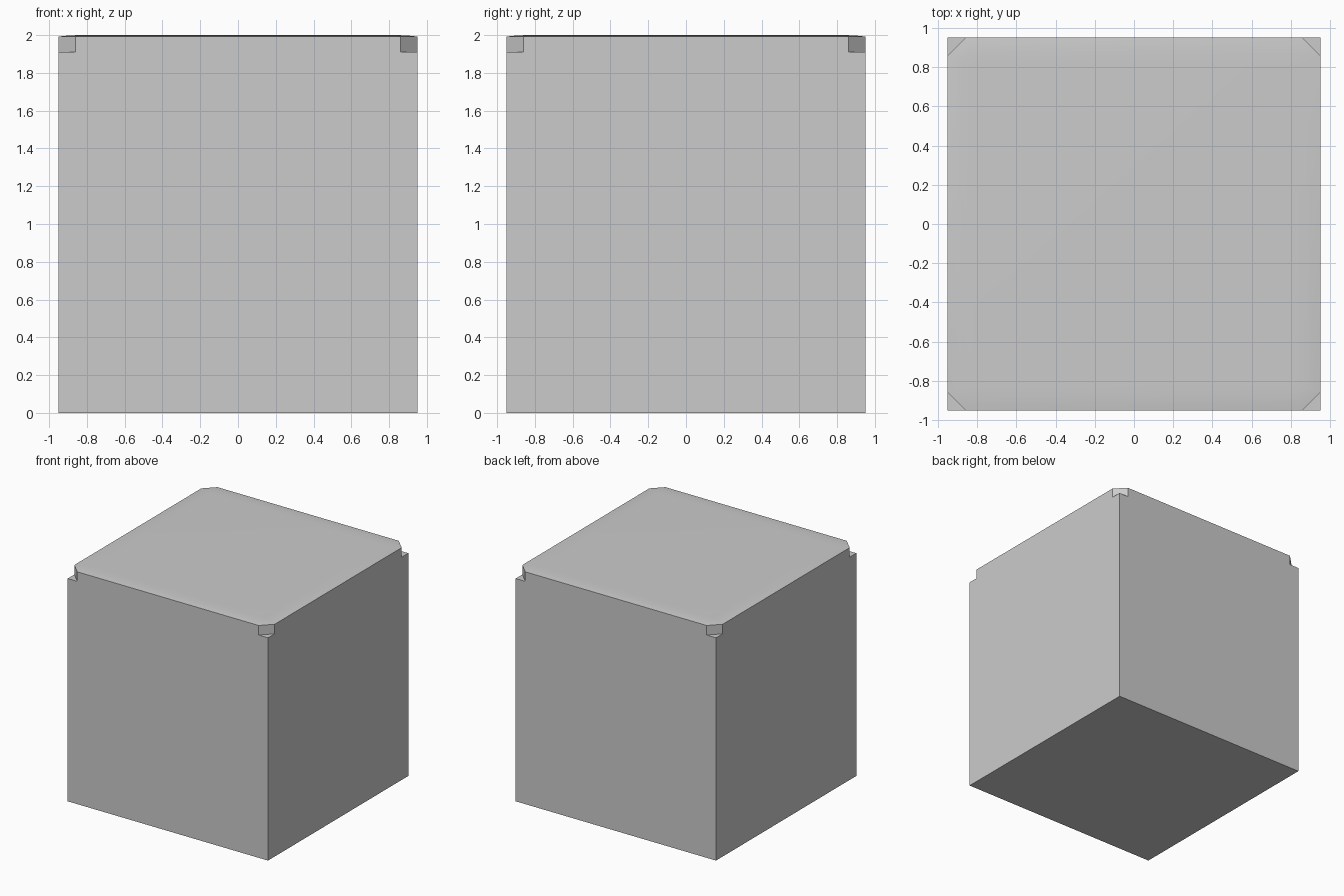
import bpy, bmesh, math
from mathutils import Matrix

if "Cube" in bpy.data.objects:
    bpy.data.objects.remove(bpy.data.objects["Cube"])

H = 0.95       # half width
C = 0.09       # corner notch size
LEDGE = 1.91   # height of notch ledge
RIM = 1.992    # height of top rim

bm = bmesh.new()


def face(points, turn):
    rot = Matrix.Rotation(turn, 3, 'Z')
    verts = []
    for p in points:
        v = bm.verts.new(p)
        v.co = rot @ v.co
        verts.append(v)
    return bm.faces.new(verts)


# One wall with its corner notch, repeated round the block
for i in range(4):
    a = i * math.pi / 2
    face([(-H, -H, 0), (H, -H, 0), (H, -H, LEDGE), (H - C, -H, LEDGE),
          (H - C, -H, RIM), (C - H, -H, RIM), (C - H, -H, LEDGE), (-H, -H, LEDGE)], a)
    face([(H - C, -H, LEDGE), (H, -H, LEDGE), (H, C - H, LEDGE)], a)
    face([(H - C, -H, LEDGE), (H, C - H, LEDGE), (H, C - H, RIM), (H - C, -H, RIM)], a)

# Bottom and top
face([(-H, -H, 0), (-H, H, 0), (H, H, 0), (H, -H, 0)], 0)
top = face([(C - H, -H, RIM), (H - C, -H, RIM), (H, C - H, RIM), (H, H - C, RIM),
            (H - C, H, RIM), (C - H, H, RIM), (-H, H - C, RIM), (-H, C - H, RIM)], 0)
bmesh.ops.remove_doubles(bm, verts=bm.verts, dist=1e-4)

# Softly pillowed top
top = max(bm.faces, key=lambda f: f.calc_center_median().z)
for width, rise in ((0.03, 0.004), (0.04, 0.003), (0.06, 0.001)):
    bmesh.ops.inset_region(bm, faces=[top], thickness=width, use_even_offset=True)
    for v in top.verts:
        v.co.z += rise
bmesh.ops.recalc_face_normals(bm, faces=bm.faces)

mesh = bpy.data.meshes.new("block")
bm.to_mesh(mesh)
bm.free()
block = bpy.data.objects.new("block", mesh)
bpy.context.collection.objects.link(block)
bpy.context.view_layer.objects.active = block
block.select_set(True)
bpy.ops.object.shade_smooth_by_angle(angle=math.radians(30))
